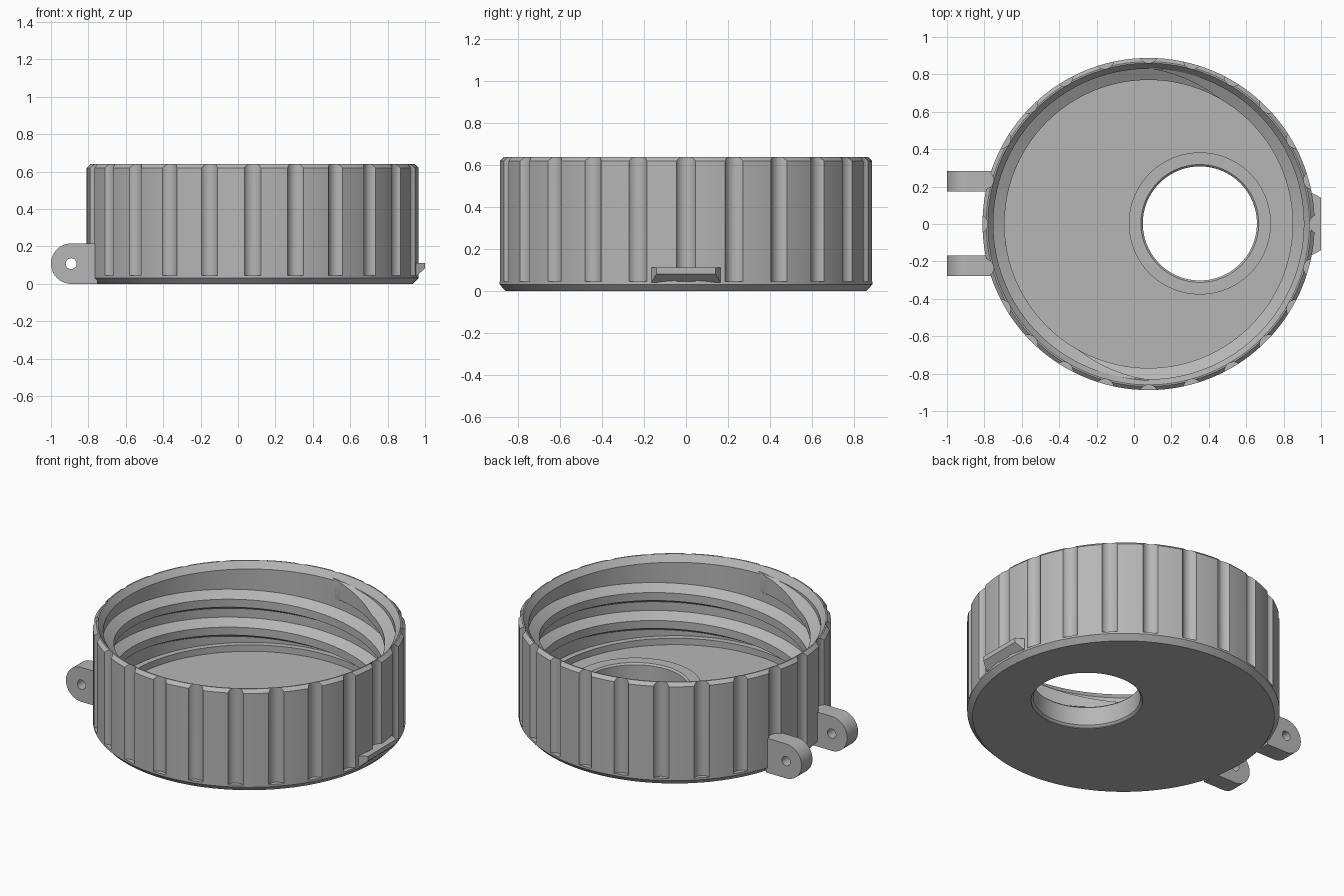
import bpy, bmesh, math
from mathutils import Matrix, Vector

old = bpy.data.objects.get("Cube")
if old:
    bpy.data.objects.remove(old, do_unlink=True)

CX = 0.078      # cap axis
R = 0.888       # outer radius
HOLE = (0.352, 0.003)
TAU = 2 * math.pi

grey = bpy.data.materials.new("plain grey")
grey.use_nodes = True
colour = (0.47, 0.47, 0.47, 1)
grey.diffuse_color = colour
grey.node_tree.nodes["Principled BSDF"].inputs["Base Color"].default_value = colour


def make(name, bm):
    bmesh.ops.recalc_face_normals(bm, faces=bm.faces)
    mesh = bpy.data.meshes.new(name)
    bm.to_mesh(mesh)
    bm.free()
    mesh.materials.append(grey)
    ob = bpy.data.objects.new(name, mesh)
    bpy.context.collection.objects.link(ob)
    return ob


def lathe(name, profile, centre, steps=144, closed=False):
    """Turn an (r, z) profile about a vertical axis; r = 0 makes a pole."""
    bm = bmesh.new()
    pts = [bm.verts.new((r, 0, z)) for r, z in profile]
    edges = [bm.edges.new(p) for p in zip(pts, pts[1:])]
    if closed:
        edges.append(bm.edges.new((pts[-1], pts[0])))
    bmesh.ops.spin(bm, geom=pts + edges, axis=(0, 0, 1), cent=(0, 0, 0),
                   angle=TAU, steps=steps, use_duplicate=False)
    bmesh.ops.remove_doubles(bm, verts=bm.verts, dist=0.0002)
    bmesh.ops.translate(bm, verts=bm.verts, vec=(*centre, 0))
    return make(name, bm)


def prism(bm, outline, axis_map, lo, hi):
    """Extrude a flat outline between two levels."""
    ends = [[bm.verts.new(axis_map(a, b, c)) for a, b in outline] for c in (lo, hi)]
    bm.faces.new(ends[0])
    bm.faces.new(ends[1])
    n = len(outline)
    for i in range(n):
        j = (i + 1) % n
        bm.faces.new((ends[0][i], ends[0][j], ends[1][j], ends[1][i]))


def circle(x, y, r, n):
    return [(x + r * math.cos(TAU * i / n), y + r * math.sin(TAU * i / n)) for i in range(n)]


def boolean(ob, cutter, operation="DIFFERENCE"):
    mod = ob.modifiers.new("cut", "BOOLEAN")
    mod.operation = operation
    mod.solver = "EXACT"
    mod.object = cutter
    bpy.context.view_layer.objects.active = ob
    bpy.ops.object.modifier_apply(modifier=mod.name)
    bpy.data.objects.remove(cutter, do_unlink=True)


def smooth(ob, degrees=25):
    bpy.ops.object.select_all(action="DESELECT")
    ob.select_set(True)
    bpy.context.view_layer.objects.active = ob
    bpy.ops.object.shade_smooth_by_angle(angle=math.radians(degrees))


# Cap shell: chamfered cup with a stepped floor
cap = lathe("cap_body", [
    (0, 0), (R - 0.03, 0), (R, 0.032), (R, 0.62), (R - 0.02, 0.64),
    (0.86, 0.64), (0.83, 0.60), (0.83, 0.14), (0.795, 0.14),
    (0.795, 0.10), (0, 0.10)], (CX, 0))

# Grip flutes around the outside
bm = bmesh.new()
for k in range(24):
    a = TAU * k / 24
    d = R + 0.022
    prism(bm, circle(CX + d * math.cos(a), d * math.sin(a), 0.05, 28),
          lambda x, y, z: (x, y, z), 0.045, 0.75)
boolean(cap, make("flute_cutter", bm))

# Collar and off-centre outlet
boolean(cap, lathe("collar_blank", [(0, 0.05), (0.38, 0.05), (0.38, 0.14), (0, 0.14)],
                   HOLE, 96), "UNION")
boolean(cap, lathe("outlet_cutter", [(0, -0.1), (0.317, -0.1), (0.317, 0.004), (0.305, 0.016),
                                     (0.305, 0.13), (0.315, 0.14), (0.315, 0.3), (0, 0.3)],
                   HOLE, 96))
smooth(cap)

# Two-start internal screw thread, fading out at both ends
LEAD, TURNS, STEPS, FADE = 0.35, 1.15, 180, 0.08
for start, name in enumerate(("thread_a", "thread_b")):
    bm = bmesh.new()
    rings = []
    for i in range(STEPS + 1):
        t = TURNS * i / STEPS                       # turns below the top end
        a = math.pi / 2 + start * math.pi - TAU * t
        z = 0.55 - LEAD * t
        f = min(1, t / FADE, (TURNS - t) / FADE)
        crest = 0.832 - 0.062 * f
        half = 0.06 - 0.035 * f
        section = [(0.84, -0.06), (0.83, -0.06), (crest, -half),
                   (crest, half), (0.83, 0.06), (0.84, 0.06)]
        rings.append([bm.verts.new((CX + r * math.cos(a), r * math.sin(a), z + h))
                      for r, h in section])
    for p, q in zip(rings, rings[1:]):
        for i in range(6):
            j = (i + 1) % 6
            bm.faces.new((p[i], p[j], q[j], q[i]))
    bm.faces.new(rings[0])
    bm.faces.new(rings[-1])
    smooth(make(name, bm))

# Hinge lugs with pin holes
PX, PZ, PR = -0.892, 0.108, 0.108
for name, lo, hi in (("hinge_lug_back", 0.175, 0.283), ("hinge_lug_front", -0.277, -0.169)):
    arc = [(PX + PR * math.cos(math.pi * (0.5 + i / 32)),
            PZ + PR * math.sin(math.pi * (0.5 + i / 32))) for i in range(33)]
    side = lambda x, z, y: (x, y, z)
    bm = bmesh.new()
    prism(bm, arc + [(-0.752, 0), (-0.752, 2 * PR)], side, lo, hi)
    lug = make(name, bm)
    bm = bmesh.new()
    prism(bm, circle(PX, PZ, 0.029, 32), side, lo - 0.05, hi + 0.05)
    boolean(lug, make("pin_cutter", bm))
    smooth(lug)

# Latch wedge opposite the hinge
bm = bmesh.new()
for x, w, lo in ((0.925, 0.165, 0.042), (0.955, 0.165, 0.042), (1.0, 0.14, 0.083)):
    for y, z in ((-w, lo), (w, lo), (w, 0.112), (-w, 0.112)):
        bm.verts.new((x, y, z))
bmesh.ops.convex_hull(bm, input=bm.verts)
bmesh.ops.dissolve_limit(bm, angle_limit=0.01, verts=bm.verts, edges=bm.edges)
make("latch_wedge", bm)
